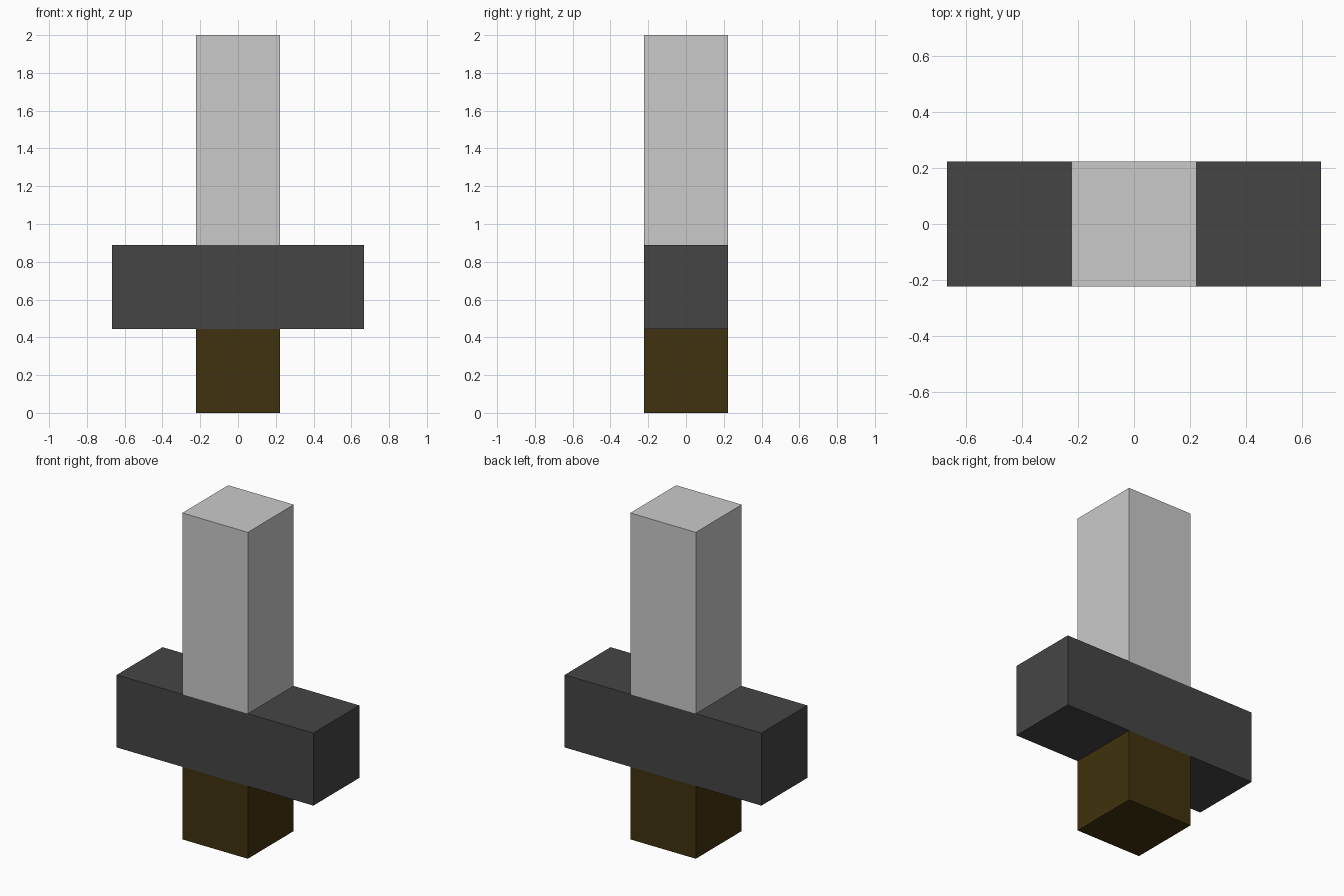
import bpy

if "Cube" in bpy.data.objects:
    bpy.data.objects.remove(bpy.data.objects["Cube"])

U = 2 / 4.5  # block unit: the model is 4.5 blocks tall


def srgb(*rgb):
    lin = [c / 255 / 12.92 if c / 255 <= 0.04045 else ((c / 255 + 0.055) / 1.055) ** 2.4 for c in rgb]
    return (*lin, 1.0)


def material(name, colour):
    mat = bpy.data.materials.new(name)
    mat.diffuse_color = colour
    mat.use_nodes = True
    mat.node_tree.nodes["Principled BSDF"].inputs["Base Color"].default_value = mat.diffuse_color
    return mat


def box(name, width, bottom, height, mat):
    bpy.ops.mesh.primitive_cube_add(size=1, location=(0, 0, bottom + height / 2))
    obj = bpy.context.object
    obj.name = name
    obj.scale = (width, U, height)
    bpy.ops.object.transform_apply(location=False, rotation=False, scale=True)
    obj.data.materials.append(mat)
    return obj


# Handle, crossguard and blade stacked upwards
box("handle", U, 0, U, material("dark brown", srgb(64, 50, 14)))
box("crossguard", 3 * U, U, U, material("dark grey", srgb(69, 69, 69)))
box("blade", U, 2 * U, 2.5 * U, material("light grey", srgb(202, 202, 202)))
